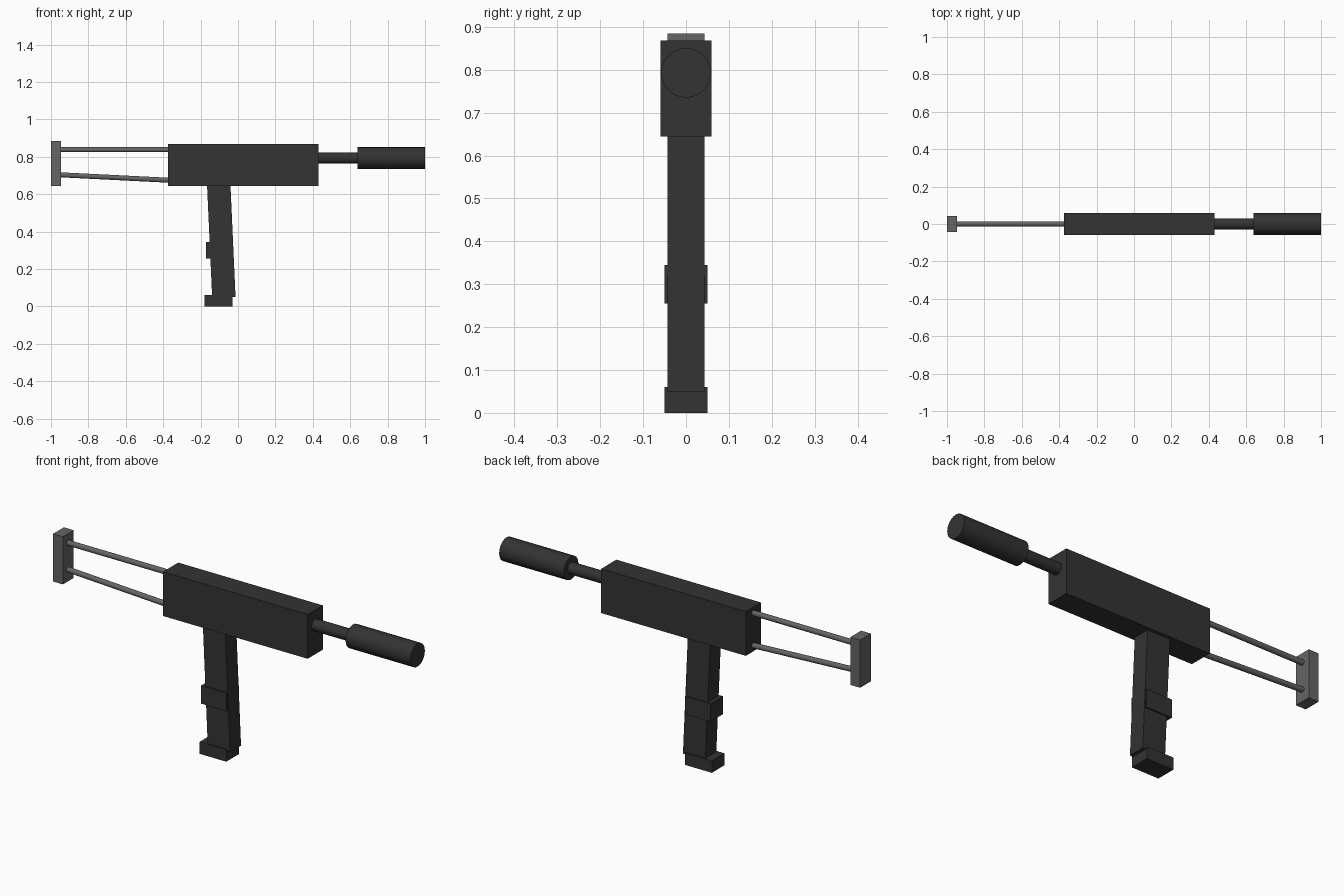
import bpy
from math import radians
from mathutils import Vector

cube = bpy.data.objects.get("Cube")
if cube:
    bpy.data.objects.remove(cube, do_unlink=True)


def material(name, value):
    mat = bpy.data.materials.new(name)
    mat.use_nodes = True
    colour = (value, value, value, 1)
    mat.diffuse_color = colour
    mat.node_tree.nodes["Principled BSDF"].inputs["Base Color"].default_value = colour
    return mat


black = material("matte black", 0.033)
steel = material("grey steel", 0.13)


def box(name, x, y, z, mat, tilt=0):
    """Box from x range, half depth y and z range, tilted about the y axis."""
    centre = ((x[0] + x[1]) / 2, 0, (z[0] + z[1]) / 2)
    bpy.ops.mesh.primitive_cube_add(size=1, location=centre, rotation=(0, tilt, 0))
    obj = bpy.context.object
    obj.name = name
    obj.scale = (x[1] - x[0], 2 * y, z[1] - z[0])
    bpy.ops.object.transform_apply(location=False, rotation=False, scale=True)
    obj.data.materials.append(mat)


def tube(name, start, end, radius, mat, sides=24):
    """Solid cylinder between two (x, z) points on the centre plane."""
    a, b = Vector((start[0], 0, start[1])), Vector((end[0], 0, end[1]))
    bpy.ops.mesh.primitive_cylinder_add(
        vertices=sides, radius=radius, depth=(b - a).length, location=(a + b) / 2)
    obj = bpy.context.object
    obj.name = name
    obj.rotation_euler = (b - a).to_track_quat("Z", "Y").to_euler()
    obj.data.materials.append(mat)
    bpy.ops.object.shade_smooth_by_angle(angle=radians(30))


# Body, barrel and muzzle sleeve
box("body", (-0.375, 0.43), 0.06, (0.645, 0.868), black)
tube("barrel", (0.40, 0.793), (0.66, 0.793), 0.029, black)
tube("muzzle_sleeve", (0.64, 0.793), (1.0, 0.793), 0.058, black)

# Slanted grip with its band and foot
box("grip", (-0.152, -0.027), 0.043, (0.047, 0.66), black, tilt=radians(-2.6))
box("grip_band", (-0.171, -0.029), 0.05, (0.255, 0.345), black)
box("grip_foot", (-0.179, -0.03), 0.05, (0, 0.06), black)

# Shoulder stock: two rods and an end plate
tube("upper_stock_rod", (-0.96, 0.838), (-0.36, 0.838), 0.0133, steel, 16)
tube("lower_stock_rod", (-0.96, 0.704), (-0.36, 0.674), 0.0133, steel, 16)
box("stock_plate", (-1.0, -0.945), 0.043, (0.645, 0.885), steel)
